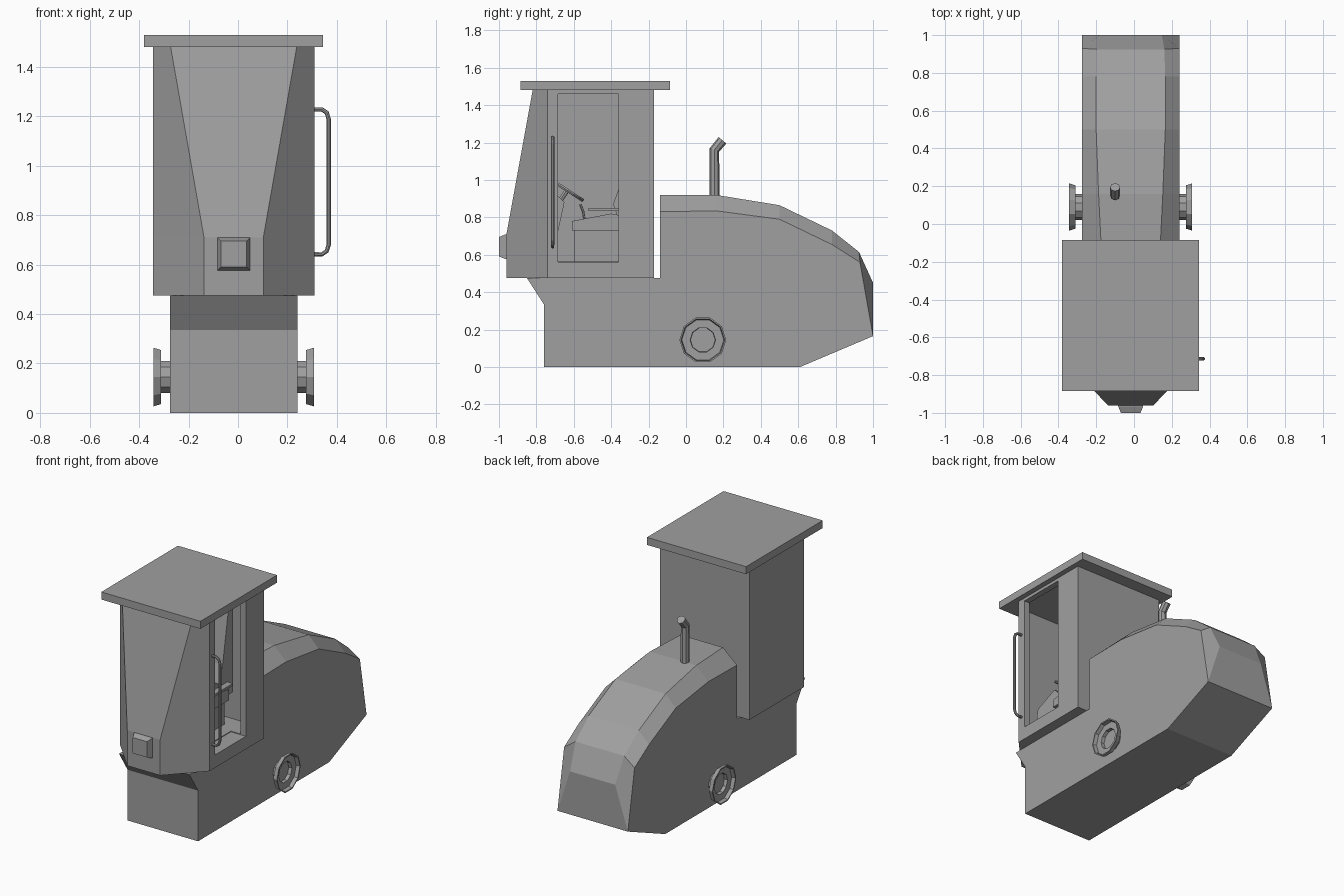
import bpy, bmesh, math
from mathutils import Vector

if "Cube" in bpy.data.objects:
    bpy.data.objects.remove(bpy.data.objects["Cube"])

CX = -0.0175  # centre line of the hull

grey = bpy.data.materials.new("plain grey")
grey.use_nodes = True
grey.diffuse_color = (0.35, 0.35, 0.35, 1)
grey.node_tree.nodes["Principled BSDF"].inputs["Base Color"].default_value = (0.35, 0.35, 0.35, 1)


def finish(name, bm):
    bmesh.ops.recalc_face_normals(bm, faces=bm.faces)
    me = bpy.data.meshes.new(name)
    bm.to_mesh(me)
    bm.free()
    ob = bpy.data.objects.new(name, me)
    me.materials.append(grey)
    bpy.context.collection.objects.link(ob)
    return ob


def box(name, lo, hi):
    bm = bmesh.new()
    bmesh.ops.create_cube(bm, size=1)
    for v in bm.verts:
        v.co = [(a + b) / 2 + c * (b - a) for a, b, c in zip(lo, hi, v.co)]
    return finish(name, bm)


def loft(name, rings, closed=False):
    """Skin matching rings of points, capping the ends unless closed."""
    bm = bmesh.new()
    vs = [[bm.verts.new(p) for p in r] for r in rings]
    n = len(vs[0])
    pairs = list(zip(vs, vs[1:])) + ([(vs[-1], vs[0])] if closed else [])
    for a, b in pairs:
        for i in range(n):
            j = (i + 1) % n
            bm.faces.new((a[i], a[j], b[j], b[i]))
    if not closed:
        bm.faces.new(vs[0])
        bm.faces.new(vs[-1])
    return finish(name, bm)


def prism(name, profile, x0, x1):
    return loft(name, [[(x, y, z) for y, z in profile] for x in (x0, x1)])


def tube(name, path, r, sides=8):
    """Round pipe with mitred bends along a path."""
    pts = [Vector(p) for p in path]
    rings = []
    for i, p in enumerate(pts):
        a = (p - pts[i - 1]).normalized() if i else (pts[1] - p).normalized()
        b = (pts[i + 1] - p).normalized() if i + 1 < len(pts) else a
        t = (a + b).normalized()
        u = t.orthogonal().normalized() if not i else (u - t * u.dot(t)).normalized()
        w = t.cross(u)
        rings.append([p + r * (u * math.cos(k) + w * math.sin(k))
                      for k in [2 * math.pi * s / sides for s in range(sides)]])
    return loft(name, rings)


def cut(ob, cutter):
    m = ob.modifiers.new("cut", "BOOLEAN")
    m.object, m.solver = cutter, "EXACT"
    cutter.hide_render = True
    bpy.context.view_layer.objects.active = ob
    bpy.ops.object.modifier_apply(modifier=m.name)
    bpy.data.objects.remove(cutter)


# Hull with a chamfered, falling rear hood
HALF = 0.2575
hood_side = [(-0.14, 0.83), (0.16, 0.835), (0.5, 0.79), (0.78, 0.655), (0.93, 0.56), (1, 0.165)]
hood_top = [(-0.14, 0.92, 0.155), (0.16, 0.92, 0.17), (0.5, 0.865, 0.183),
            (0.78, 0.73, 0.183), (0.925, 0.615, 0.178), (1, 0.45, 0.165)]
lower = [(0.61, 0), (-0.76, 0), (-0.76, 0.335), (-0.85, 0.475), (-0.14, 0.475)]
bm = bmesh.new()
left, right = [[bm.verts.new((CX + s * HALF, y, z)) for y, z in hood_side + lower] for s in (1, -1)]
top_l, top_r = [[bm.verts.new((CX + s * h, y, z)) for y, z, h in hood_top] for s in (1, -1)]
bm.faces.new(left)
bm.faces.new(right)
n, h = len(left), len(hood_side)
for i in range(h - 1, n):
    j = (i + 1) % n
    bm.faces.new((left[i], left[j], right[j], right[i]))
for i in range(h - 1):
    bm.faces.new((left[i], left[i + 1], top_l[i + 1], top_l[i]))
    bm.faces.new((right[i], right[i + 1], top_r[i + 1], top_r[i]))
    bm.faces.new((top_l[i], top_l[i + 1], top_r[i + 1], top_r[i]))
for i in (0, h - 1):
    bm.faces.new((left[i], top_l[i], top_r[i], right[i]))
finish("hull", bm)


# Cab shell: faceted nose, raked windscreen, hollow inside
def cab(name, d, z0, z1):
    rings = []
    for z, front, nose in ((z0, -0.96, 0.12), (0.71, -0.96, 0.12), (z1, -0.82, 0.255)):
        outline = [(nose - d / 2, front + d), (0.3275 - d, -0.74 + d / 2), (0.3275 - d, -0.17 - d)]
        rings.append([(CX + x, y, z) for x, y in outline] +
                     [(CX - x, y, z) for x, y in reversed(outline)])
    return loft(name, rings)


shell = cab("cab", 0, 0.475, 1.48)
cut(shell, cab("interior_cutter", 0.04, 0.565, 1.465))
cut(shell, box("door_cutter", (0.2, -0.685, 0.56), (0.4, -0.36, 1.46)))
box("roof", (-0.38, -0.885, 1.48), (0.345, -0.085, 1.53))

# Front lamp block
loft("front_lamp", [[(CX + sx * s, y, 0.643 + sz * s) for sx, sz in ((-1, -1), (1, -1), (1, 1), (-1, 1))]
                    for y, s in ((-0.95, 0.066), (-0.965, 0.066), (-1, 0.052))])

# Side grab handle and exhaust
tube("grab_handle", [(0.3, -0.713, 1.228), (0.34, -0.713, 1.228), (0.359, -0.713, 1.215),
                     (0.367, -0.713, 1.19), (0.367, -0.713, 0.68), (0.359, -0.713, 0.655),
                     (0.34, -0.713, 0.642), (0.3, -0.713, 0.642)], 0.009)
tube("exhaust", [(-0.1, 0.152, 0.88), (-0.1, 0.152, 1.16), (-0.1, 0.195, 1.212)], 0.027)

# Ten-sided dished wheels on short hubs
wheel = [(0.22, 0.068), (0.276, 0.068), (0.276, 0.115), (0.308, 0.125), (0.308, 0.117),
         (0.284, 0.112), (0.284, 0.068), (0.262, 0.066)]
for side, name in ((1, "left_wheel"), (-1, "right_wheel")):
    loft(name, [[(CX + side * (x - CX), 0.09 + r * math.cos(a), 0.145 + r * math.sin(a))
                 for a in [math.tau * k / 10 for k in range(10)]] for x, r in wheel])

# Driver's seat
prism("seat_base", [(-0.6, 0.56), (-0.3, 0.56), (-0.3, 0.73), (-0.6, 0.73)], CX - 0.13, CX + 0.13)
prism("seat_cushion", [(-0.61, 0.73), (-0.3, 0.73), (-0.3, 0.8), (-0.4, 0.82), (-0.61, 0.78)],
      CX - 0.16, CX + 0.16)
prism("seat_back", [(-0.35, 0.76), (-0.39, 0.87), (-0.35, 0.98), (-0.29, 1.32), (-0.24, 1.32), (-0.24, 0.76)],
      CX - 0.15, CX + 0.15)
for side in (1, -1):
    x = CX + side * 0.17
    box("armrest", (x - 0.02, -0.52, 0.835), (x + 0.02, -0.3, 0.85))

# Steering console, wheel and levers
prism("console", [(-0.9, 0.56), (-0.72, 0.56), (-0.65, 0.88), (-0.69, 0.92), (-0.85, 0.85)],
      CX - 0.08, CX + 0.08)
tube("steering_column", [(CX, -0.7, 0.85), (CX, -0.635, 0.945)], 0.014, 6)
bpy.ops.mesh.primitive_torus_add(location=(CX, -0.635, 0.945), rotation=(math.radians(-33), 0, 0),
                                 major_segments=16, minor_segments=6, major_radius=0.095, minor_radius=0.01)
ring = bpy.context.object
ring.name = "steering_wheel"
ring.data.materials.append(grey)
spoke = Vector((0, 0.08, -0.052))
tube("steering_spoke", [Vector((CX, -0.635, 0.945)) - spoke, Vector((CX, -0.635, 0.945)) + spoke], 0.008, 6)
for side in (1, -1):
    x = CX + side * 0.12
    tube("lever", [(x, -0.54, 0.77), (x, -0.55, 0.83), (x, -0.565, 0.87)], 0.007, 6)
